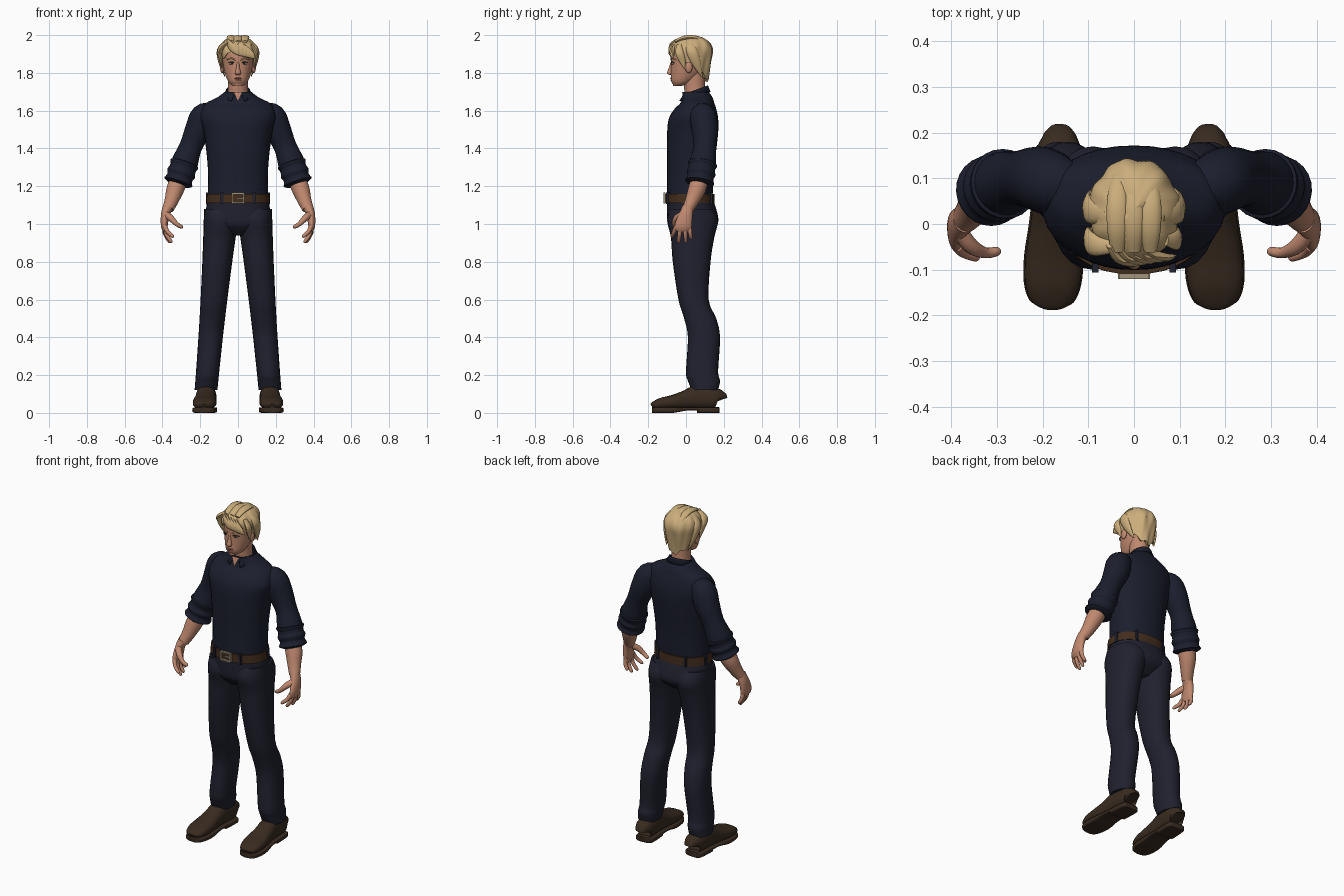
import bpy, bmesh
from math import sin, cos, pi, tau, copysign, radians
from mathutils import Vector

if "Cube" in bpy.data.objects:
    bpy.data.objects.remove(bpy.data.objects["Cube"])

X_AXIS, Y_AXIS, Z_AXIS = Vector((1, 0, 0)), Vector((0, 1, 0)), Vector((0, 0, 1))
parts = []


def material(name, *rgb):
    mat = bpy.data.materials.new(name)
    mat.use_nodes = True
    mat.diffuse_color = (*rgb, 1)
    mat.node_tree.nodes["Principled BSDF"].inputs["Base Color"].default_value = (*rgb, 1)
    return mat


skin = material("skin", .53, .25, .16)
hair = material("blond hair", .6, .42, .2)
navy = material("navy shirt", .011, .013, .026)
cloth = material("dark trousers", .014, .015, .027)
leather = material("brown shoe leather", .04, .024, .014)
strap = material("belt leather", .055, .026, .012)
metal = material("buckle metal", .36, .3, .2)
lips = material("lips", .38, .13, .1)
white = material("eye white", .55, .5, .46)
dark = material("dark iris", .03, .02, .015)


def finish(name, bm, mat, mirror=False):
    bmesh.ops.recalc_face_normals(bm, faces=bm.faces)
    mesh = bpy.data.meshes.new(name)
    bm.to_mesh(mesh)
    bm.free()
    mesh.materials.append(mat)
    part = bpy.data.objects.new(name, mesh)
    bpy.context.collection.objects.link(part)
    if mirror:
        part.modifiers.new("mirror", "MIRROR").use_mirror_merge = False
    parts.append(part)
    return part


def spline(rows, steps):
    """Smooth curve through tuples of numbers."""
    result = []
    for i in range(len(rows) - 1):
        near = [rows[max(i - 1, 0)], rows[i], rows[i + 1], rows[min(i + 2, len(rows) - 1)]]
        for step in range(steps):
            t = step / steps
            result.append([b + t * (c - a + t * (2 * a - 5 * b + 4 * c - d + t * (3 * b - a - 3 * c + d))) / 2
                           for a, b, c, d in zip(*near)])
    return result + [list(rows[-1])]


def loft(name, rows, mat, ref=None, power=2, sides=24, steps=4, mirror=False):
    """Skin rings (x, y, z, radius, radius); level, or square to the path if ref is given."""
    rows = spline(rows, steps)
    last = len(rows) - 1
    bm = bmesh.new()
    rings = []
    for i, (x, y, z, *radii) in enumerate(rows):
        u, v = X_AXIS, Y_AXIS
        if ref:
            along = Vector(rows[min(i + 1, last)][:3]) - Vector(rows[max(i - 1, 0)][:3])
            u = ref.cross(along).normalized()
            v = along.cross(u).normalized()
        ring = []
        for side in range(sides):
            angle = tau * side / sides
            a, b = [copysign(abs(w) ** (2 / power), w) * max(radius, .001)
                    for w, radius in zip((cos(angle), sin(angle)), radii)]
            ring.append(bm.verts.new(Vector((x, y, z)) + u * a + v * b))
        rings.append(ring)
    for low, high in zip(rings, rings[1:]):
        for j in range(sides):
            bm.faces.new((low[j - 1], low[j], high[j], high[j - 1]))
    bm.faces.new(rings[0])
    bm.faces.new(rings[-1])
    return finish(name, bm, mat, mirror)


def body(name, outline, mat, **options):
    """Upright centred form from (height, half width, front, back)."""
    rows = [(0, (front + back) / 2, z, half, (back - front) / 2) for z, half, front, back in outline]
    return loft(name, rows, mat, sides=36, **options)


def limb(name, path, mat, ref=Y_AXIS, **options):
    """Round tube from (x, y, z, radius)."""
    return loft(name, [(*row, row[-1]) for row in path], mat, ref, **options)


def lock(name, points, width, ref=Y_AXIS):
    """Flat tapering strand of hair."""
    last = len(points) - 1
    sizes = [width * sin(pi * (.2 + .77 * i / last)) for i in range(last + 1)]
    return loft(name, [(*p, size / 2, size) for p, size in zip(points, sizes)], hair, ref, sides=12)


def solid(name, place, size, mat, mirror=False, round_form=True):
    bm = bmesh.new()
    if round_form:
        bmesh.ops.create_uvsphere(bm, u_segments=20, v_segments=12, radius=1)
    else:
        bmesh.ops.create_cube(bm, size=1)
    bmesh.ops.scale(bm, vec=size, verts=bm.verts)
    bmesh.ops.translate(bm, vec=place, verts=bm.verts)
    return finish(name, bm, mat, mirror)


def sheet(name, rows, mat):
    bm = bmesh.new()
    grid = [[bm.verts.new(point) for point in row] for row in rows]
    for near, far in zip(grid, grid[1:]):
        for j in range(len(near) - 1):
            bm.faces.new((near[j], near[j + 1], far[j + 1], far[j]))
    bmesh.ops.remove_doubles(bm, verts=bm.verts, dist=.0003)
    return finish(name, bm, mat)


# Shirt body
body("shirt_body", [(1.13, .16, -.1, .14), (1.3, .16, -.1, .15), (1.48, .18, -.1, .17), (1.56, .2, -.09, .17),
                    (1.61, .19, -.06, .16), (1.64, .17, -.03, .15), (1.67, .11, -.02, .14), (1.7, .07, -.02, .12)],
     navy, power=2.2)

# Sleeves with rolled, rippled cuffs
limb("sleeve", [(.13, .08, 1.59, .05), (.18, .09, 1.57, .07), (.21, .1, 1.5, .07), (.25, .1, 1.41, .06),
                (.28, .09, 1.33, .07), (.3, .08, 1.27, .07)], navy, mirror=True)
cuff_top, cuff_end = Vector((.28, .09, 1.33)), Vector((.32, .07, 1.21))
limb("rolled_cuff", [(*cuff_top.lerp(cuff_end, i / 12), .055 if i in (0, 12) else .073 + .004 * sin(i * 1.3))
                     for i in range(13)], navy, steps=2, mirror=True)

# Collar: folded band, open at the front with two points
band = []
for i in range(41):
    angle = .28 + (tau - .56) * i / 40
    side, back = sin(angle), -cos(angle)
    tip = max(0, -back) ** 6
    top = Vector((.063 * side, .05 + .066 * back, 1.71 + .024 * back))
    fold = Vector((.075 * side * (1 + .9 * tip), .05 + .08 * back - .01 * tip, 1.68 + .02 * back - .01 * tip))
    band.append([top - Z_AXIS * .03, top, fold])
collar = sheet("collar", band, navy)
collar.modifiers.new("thickness", "SOLIDIFY").thickness = .006
sheet("open_neck", [[(side * .024, -.024, 1.7), (side * .001, -.038, 1.65)] for side in (-1, 0, 1)], skin)

# Trousers: legs lean outward and narrow toward the hem
body("trouser_seat", [(1.14, .16, -.1, .14), (1.04, .174, -.1, .17), (.99, .17, -.09, .16), (.94, .06, -.04, .1)],
     cloth, power=2.2)
leg = [(1.08, -.08, .14), (1.02, -.1, .17), (.93, -.08, .15), (.8, -.07, .13), (.6, -.04, .12), (.5, -.01, .16),
       (.4, .01, .18), (.22, 0, .17), (.17, .01, .18), (.12, .03, .17)]
loft("trouser_leg", [(.18 - .088 * z, (front + back) / 2, z, .06 + .03 * z * z, (back - front) / 2)
                     for z, front, back in leg], cloth, power=2.2, mirror=True)

# Belt, loops and buckle
body("belt", [(1.11, .17, -.11, .15), (1.16, .165, -.11, .15)], strap, power=2.2, steps=1)
for place, x, y in (("front", .085, -.095), ("side", .162, .045), ("back", .09, .13)):
    solid(place + "_belt_loop", (x, y, 1.137), (.014, .022, .06), cloth, True, False)
for place, z in (("lower", 1.113), ("upper", 1.161)):
    solid(place + "_buckle_bar", (0, -.114, z), (.066, .012, .009), metal, round_form=False)
solid("buckle_side", (.03, -.114, 1.137), (.009, .012, .05), metal, True, False)
solid("buckle_prong", (.012, -.116, 1.137), (.04, .008, .007), metal, round_form=False)


# Shoes: one outline gives the upper, sole and heel
def shoe_part(name, rows, power):
    loft(name, [(.172 - .05 * y, y, (low + top) / 2, half, (top - low) / 2) for y, half, low, top in rows],
         leather, Z_AXIS, power, mirror=True)


shoe = [(-.18, .02, .05), (-.17, .045, .06), (-.13, .06, .08), (-.07, .062, .095), (0, .055, .12),
        (.06, .052, .145), (.16, .05, .13), (.175, .03, .11)]
shoe_part("shoe_upper", [(y, half, .02, top) for y, half, top in shoe], 2.5)
shoe_part("shoe_sole", [(y, half + .003, .012 * (y > -.01), .03) for y, half, top in shoe], 5)
shoe_part("shoe_heel", [(y, half + .003, 0, .025) for y, half, top in shoe if y > .05], 5)

# Forearms and hands
limb("forearm", [(.3, .08, 1.26, .045), (.33, .06, 1.19, .047), (.35, .035, 1.13, .038), (.37, .01, 1.08, .03)],
     skin, mirror=True)
loft("palm", [(.37, .01, 1.09, .028, .03), (.385, 0, 1.05, .023, .036), (.39, -.015, .99, .018, .045),
              (.385, -.02, .96, .01, .035)], skin, Y_AXIS, mirror=True)
tips = {"index": (.34, -.076, .93), "middle": (.35, -.04, .9), "ring": (.36, 0, .9), "little": (.37, .027, .92)}
for i, (name, tip) in enumerate(tips.items()):
    knuckle, tip = Vector((.387, -.05 + .022 * i, .99)), Vector(tip)
    bend = knuckle.lerp(tip, .5) + X_AXIS * .01
    limb(name + "_finger", [(*knuckle, .012), (*bend, .011), (*tip.lerp(bend, .2), .009), (*tip, .003)],
         skin, sides=12, mirror=True)
limb("thumb", [(.38, -.02, 1.05, .018), (.355, -.05, 1.03, .017), (.325, -.063, 1, .012), (.3, -.06, .985, .01),
               (.293, -.058, .98, .003)], skin, sides=12, mirror=True)

# Head and neck
body("neck", [(1.62, .06, 0, .11), (1.72, .052, -.01, .1), (1.81, .055, -.02, .1)], skin)
body("head", [(1.73, .02, -.07, -.03), (1.74, .04, -.07, .01), (1.76, .055, -.08, .05), (1.8, .07, -.08, .09),
              (1.85, .08, -.08, .12), (1.9, .083, -.08, .13), (1.95, .07, -.06, .12), (1.98, .03, 0, .07)], skin)
body("nose", [(1.86, .008, -.08, -.06), (1.83, .009, -.09, -.06), (1.8, .015, -.1, -.07), (1.79, .012, -.09, -.07)],
     skin)
solid("ear", (.084, .014, 1.83), (.011, .02, .03), skin, True)
solid("eye", (.034, -.069, 1.85), (.015, .007, .0065), white, True)
solid("iris", (.034, -.075, 1.85), (.0065, .003, .006), dark, True)
limb("upper_eyelid", [(.016, -.075, 1.852, .002), (.034, -.075, 1.858, .003), (.052, -.062, 1.853, .002)],
     dark, Z_AXIS, sides=8, mirror=True)
limb("eyebrow", [(.014, -.08, 1.868, .003), (.036, -.073, 1.877, .004), (.06, -.053, 1.87, .002)],
     hair, Z_AXIS, sides=8, mirror=True)
solid("upper_lip", (0, -.076, 1.771), (.022, .008, .0045), lips)
solid("lower_lip", (0, -.074, 1.763), (.018, .009, .005), lips)

# Hair cap: hairline is high at the brow and low at the nape, with combed ripples
cap = []
for i in range(73):
    angle = tau * i / 72
    hairline = 1.757 + .15 * (.5 + .5 * cos(angle)) ** .8 + .008 * sin(angle * 9)
    column = []
    for j in range(19):
        t = j / 18
        z = hairline + (1.99 - hairline) * sin(t * pi / 2)
        crown = max(0, (z - 1.905) / .085)
        spread = (1 - min(1, crown) ** 2.3) ** .45 if crown else 1 - 1.6 * (1.905 - z)
        spread *= 1 + .028 * sin(angle * 7 + 5 * t) + .015 * sin(angle * 13 - 7 * t)
        column.append(Vector((.1 * spread * sin(angle), .03 - .113 * spread * cos(angle),
                              z + .01 * t * sin(angle - .9) ** 2)))
    rim = column[0].lerp(Vector((0, .03, hairline + .04)), .25)
    cap.append([rim] + column)
sheet("hair_cap", cap, hair)

# Swept fringe, side and crown locks
for i in range(5):
    shift = Vector((.018, .003, -.004)) * i
    lock(f"fringe_lock_{i + 1}", [Vector(point) + shift for point in
                                  ((-.055, -.045, 1.97), (-.035, -.075, 1.94), (0, -.085, 1.91), (.02, -.08, 1.89))],
         .022, Z_AXIS)
for name, s in (("left", 1), ("right", -1)):
    lock(name + "_temple_lock", [(s * .07, -.035, 1.95), (s * .094, -.035, 1.91), (s * .09, -.02, 1.865),
                                 (s * .085, -.008, 1.82)], .022)
    lock(name + "_side_lock", [(s * .06, .02, 1.97), (s * .097, .03, 1.92), (s * .09, .055, 1.85),
                               (s * .07, .085, 1.78)], .03)
lock("part_lock", [(-.05, -.05, 1.965), (-.09, -.045, 1.935), (-.1, -.025, 1.9), (-.094, -.01, 1.87)], .025)
for i in range(3):
    x = .036 * (i - 1)
    lock(f"crown_lock_{i + 1}", [(x, -.06, 1.965), (x, -.01, 1.985), (x, .05, 1.985), (x * .9, .105, 1.955),
                                 (x * .8, .138, 1.905)], .024, X_AXIS)

# Smooth shading with sharp edges kept
bpy.ops.object.select_all(action="DESELECT")
for part in parts:
    part.select_set(True)
bpy.context.view_layer.objects.active = parts[0]
bpy.ops.object.shade_smooth_by_angle(angle=radians(50))
